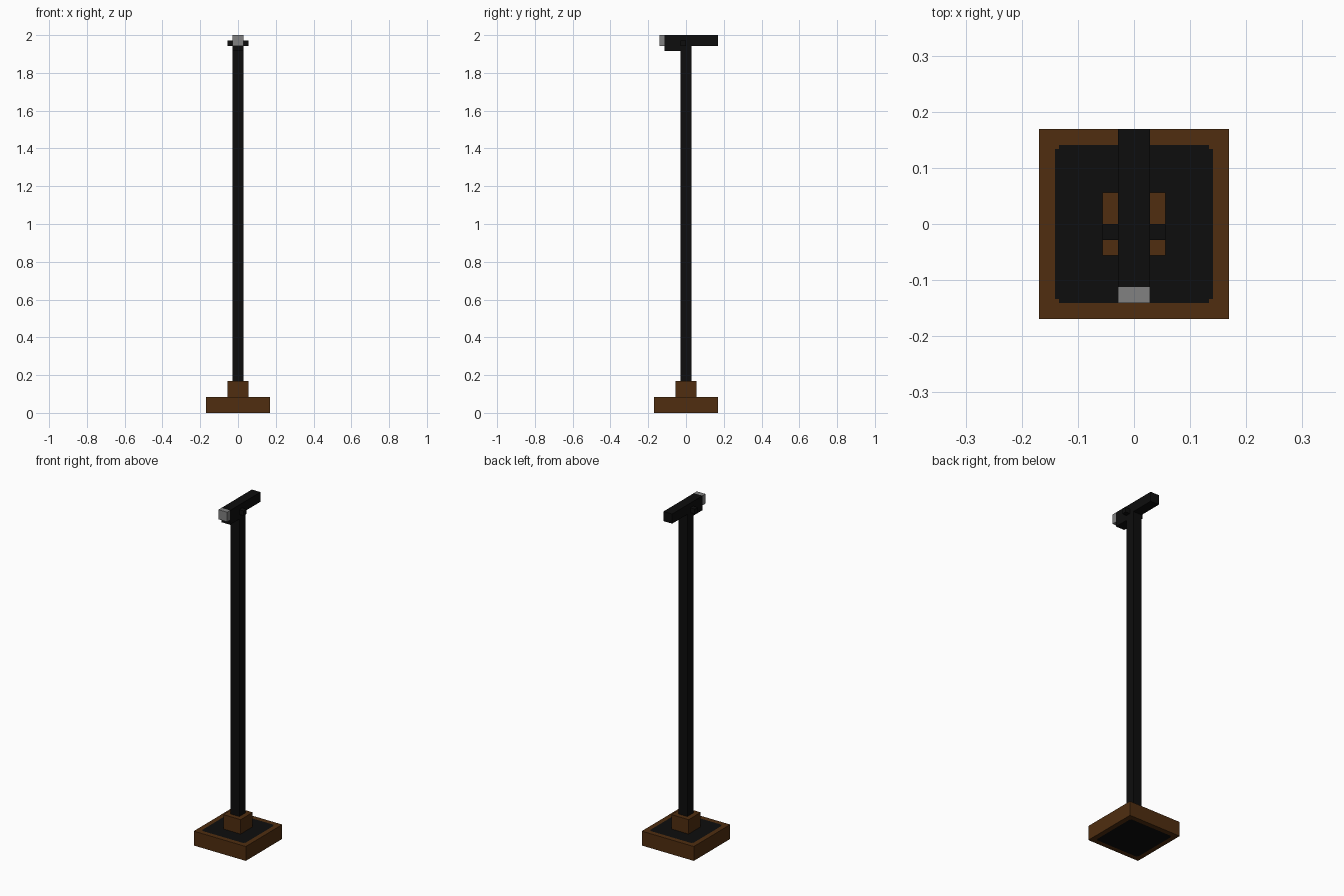
import bpy
import bmesh
from mathutils import Vector

if "Cube" in bpy.data.objects:
    bpy.data.objects.remove(bpy.data.objects["Cube"])

V = 2 / 71  # one block unit; the model is 71 blocks tall


def material(name, color):
    mat = bpy.data.materials.new(name)
    mat.use_nodes = True
    mat.diffuse_color = (*color, 1)
    mat.node_tree.nodes["Principled BSDF"].inputs["Base Color"].default_value = (*color, 1)
    return mat


BROWN = material("dark_brown_wood", (0.08, 0.027, 0.005))
BLACK = material("black", (0.004, 0.004, 0.004))
GREY = material("grey_metal", (0.22, 0.22, 0.22))


def block(name, low, high, *mats, cuts=(), rule=None):
    """Box between two corners in block units, optionally sliced and coloured by rule."""
    low, high = Vector(low) * V, Vector(high) * V
    bm = bmesh.new()
    bmesh.ops.create_cube(bm, size=1)
    for vert in bm.verts:
        vert.co = [low[i] if vert.co[i] < 0 else high[i] for i in range(3)]
    for axis in (Vector((1, 0, 0)), Vector((0, 1, 0))):
        for cut in cuts:
            bmesh.ops.bisect_plane(bm, geom=bm.verts[:] + bm.edges[:] + bm.faces[:],
                                   plane_co=axis * cut * V, plane_no=axis)
    bm.normal_update()
    if rule:
        for face in bm.faces:
            face.material_index = rule(face)
    mesh = bpy.data.meshes.new(name)
    bm.to_mesh(mesh)
    bm.free()
    for mat in mats:
        mesh.materials.append(mat)
    obj = bpy.data.objects.new(name, mesh)
    bpy.context.collection.objects.link(obj)
    return obj


# Base with a black panel, notched at the corners, on top and underside
INSET, NOTCH = 5, 4.75


def panel(face):
    c = face.calc_center_median() / V
    near, far = sorted((abs(c.x), abs(c.y)))
    return int(abs(face.normal.z) > 0.5 and far < INSET and near < NOTCH)


block("base", (-6, -6, 0), (6, 6, 3), BROWN, BLACK,
      cuts=(-INSET, -NOTCH, NOTCH, INSET), rule=panel)

# Pedestal and post
block("pedestal", (-2, -2, 3), (2, 2, 6), BROWN)
block("post", (-1, -1, 6), (1, 1, 69), BLACK)

# Head: long arm, lower housing, side pegs and grey tip
block("head_arm", (-1, -4, 69), (1, 6, 71), BLACK)
block("head_housing", (-1, -4, 68), (1, -1, 69), BLACK)
for side, x in (("right", -2), ("left", 1)):
    block(side + "_peg", (x, -1, 69), (x + 1, 0, 70), BLACK)
block("head_tip", (-1, -5, 69), (1, -4, 71), GREY)
